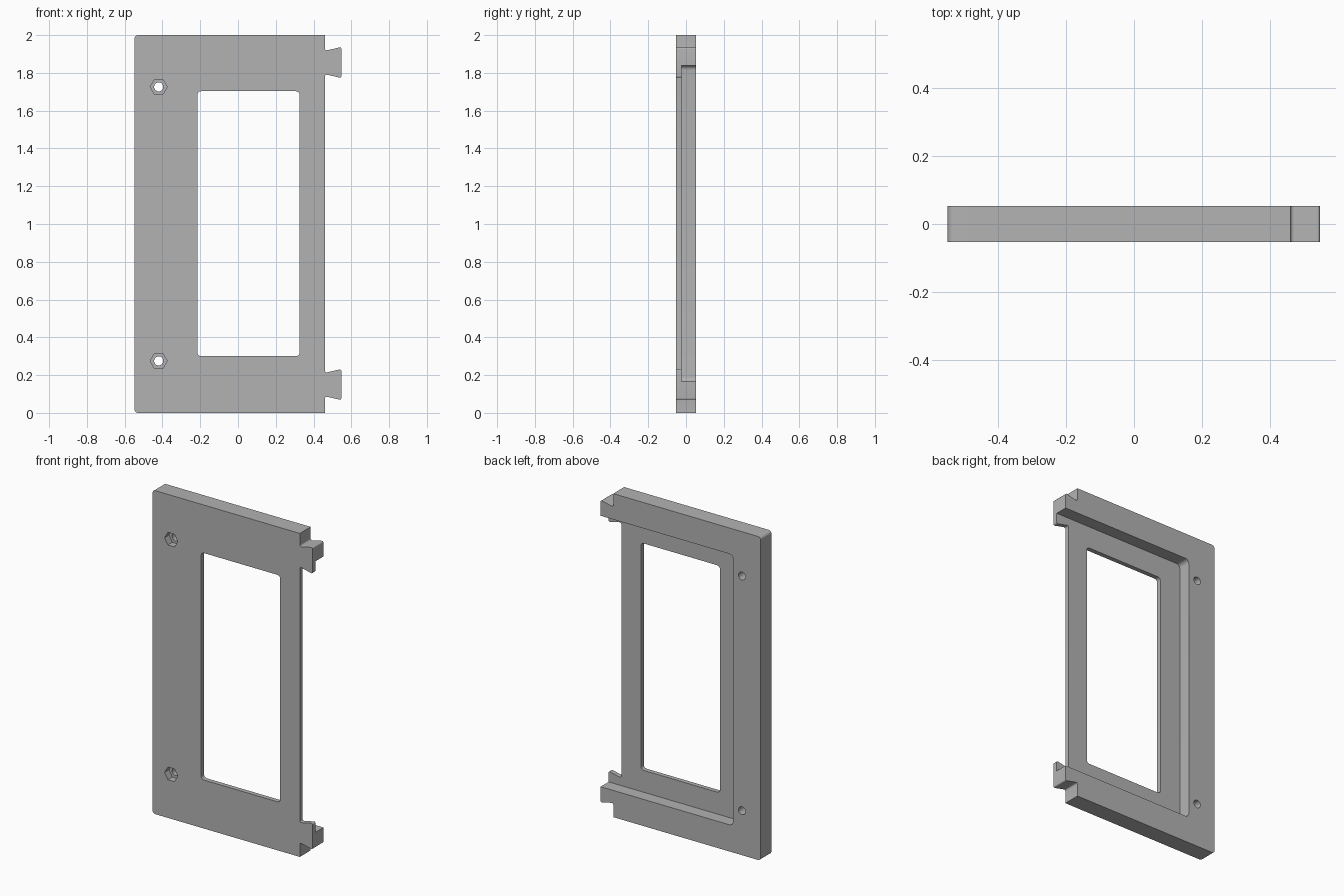
import bpy, bmesh, math
from mathutils import Vector

if "Cube" in bpy.data.objects:
    bpy.data.objects.remove(bpy.data.objects["Cube"], do_unlink=True)

grey = bpy.data.materials.new("plain grey")
grey.use_nodes = True
COLOUR = (0.45, 0.45, 0.45, 1)
grey.diffuse_color = COLOUR
grey.node_tree.nodes["Principled BSDF"].inputs["Base Color"].default_value = COLOUR

FRONT, BACK = -0.053, 0.053
FLOOR = -0.025          # recess floor
EDGE, TIP = 0.46, 0.547  # plate edge and tab tip


def rounded(points, steps=6):
    """Outline of (x, z, radius) corners with each corner filleted."""
    out = []
    for i, (x, z, r) in enumerate(points):
        p = Vector((x, z))
        if r == 0:
            out.append(p)
            continue
        a = (Vector(points[i - 1][:2]) - p).normalized()
        b = (Vector(points[(i + 1) % len(points)][:2]) - p).normalized()
        half = a.angle(b) / 2
        centre = p + (a + b).normalized() * (r / math.sin(half))
        start = p + a * (r / math.tan(half)) - centre
        end = p + b * (r / math.tan(half)) - centre
        sweep = math.pi - 2 * half
        for k in range(steps + 1):
            t = k / steps
            arc = start * math.sin((1 - t) * sweep) + end * math.sin(t * sweep)
            out.append(centre + arc / math.sin(sweep))
    return out


def prism(name, outline, y0, y1):
    """Extrude an x-z outline from y0 to y1."""
    bm = bmesh.new()
    face = bm.faces.new([bm.verts.new((p[0], y0, p[1])) for p in outline])
    ext = bmesh.ops.extrude_face_region(bm, geom=[face])
    moved = [v for v in ext["geom"] if isinstance(v, bmesh.types.BMVert)]
    bmesh.ops.translate(bm, vec=(0, y1 - y0, 0), verts=moved)
    bmesh.ops.recalc_face_normals(bm, faces=bm.faces)
    mesh = bpy.data.meshes.new(name)
    bm.to_mesh(mesh)
    bm.free()
    mesh.materials.append(grey)
    obj = bpy.data.objects.new(name, mesh)
    bpy.context.collection.objects.link(obj)
    return obj


def box(x0, x1, z0, z1, r_left, r_right):
    return rounded([(x0, z0, r_left), (x1, z0, r_right),
                    (x1, z1, r_right), (x0, z1, r_left)])


def circle(x, z, r, n):
    return [(x + r * math.cos(math.tau * i / n), z + r * math.sin(math.tau * i / n))
            for i in range(n)]


def tab(z):
    """Flared dovetail tab centred on height z, listed upwards."""
    neck, flare = 0.062, 0.082
    return [(EDGE, z - neck, 0.01), (TIP, z - flare, 0.008),
            (TIP, z + flare, 0.008), (EDGE, z + neck, 0.01)]


# Plate with two dovetail tabs on its left edge
plate = prism("frame_plate", rounded(
    [(-0.548, 0, 0.02), (EDGE, 0, 0)] + tab(0.15) + tab(1.855)
    + [(EDGE, 2, 0), (-0.548, 2, 0.02)]), FRONT, BACK)

# Window, rear recess, screw holes and hexagonal nut pockets
cutters = [
    prism("window_cutter", box(-0.215, 0.326, 0.3, 1.703, 0.02, 0.02), -0.2, 0.2),
    prism("recess_cutter", box(-0.358, 0.8, 0.165, 1.84, 0.025, 0), FLOOR, 0.2),
]
for z in (0.275, 1.726):
    cutters.append(prism("screw_cutter", circle(-0.42, z, 0.024, 32), -0.2, 0.2))
    cutters.append(prism("nut_cutter", circle(-0.42, z, 0.045, 6), -0.2, -0.01))

for c in cutters:
    c.hide_render = True
    mod = plate.modifiers.new(c.name, "BOOLEAN")
    mod.operation = "DIFFERENCE"
    mod.solver = "EXACT"
    mod.object = c

# Bake the cuts and drop the cutters
baked = bpy.data.meshes.new_from_object(
    plate.evaluated_get(bpy.context.evaluated_depsgraph_get()))
plate.modifiers.clear()
plate.data = baked
for c in cutters:
    bpy.data.objects.remove(c, do_unlink=True)

bpy.ops.object.select_all(action="DESELECT")
plate.select_set(True)
bpy.context.view_layer.objects.active = plate
bpy.ops.object.shade_smooth_by_angle(angle=math.radians(30))
